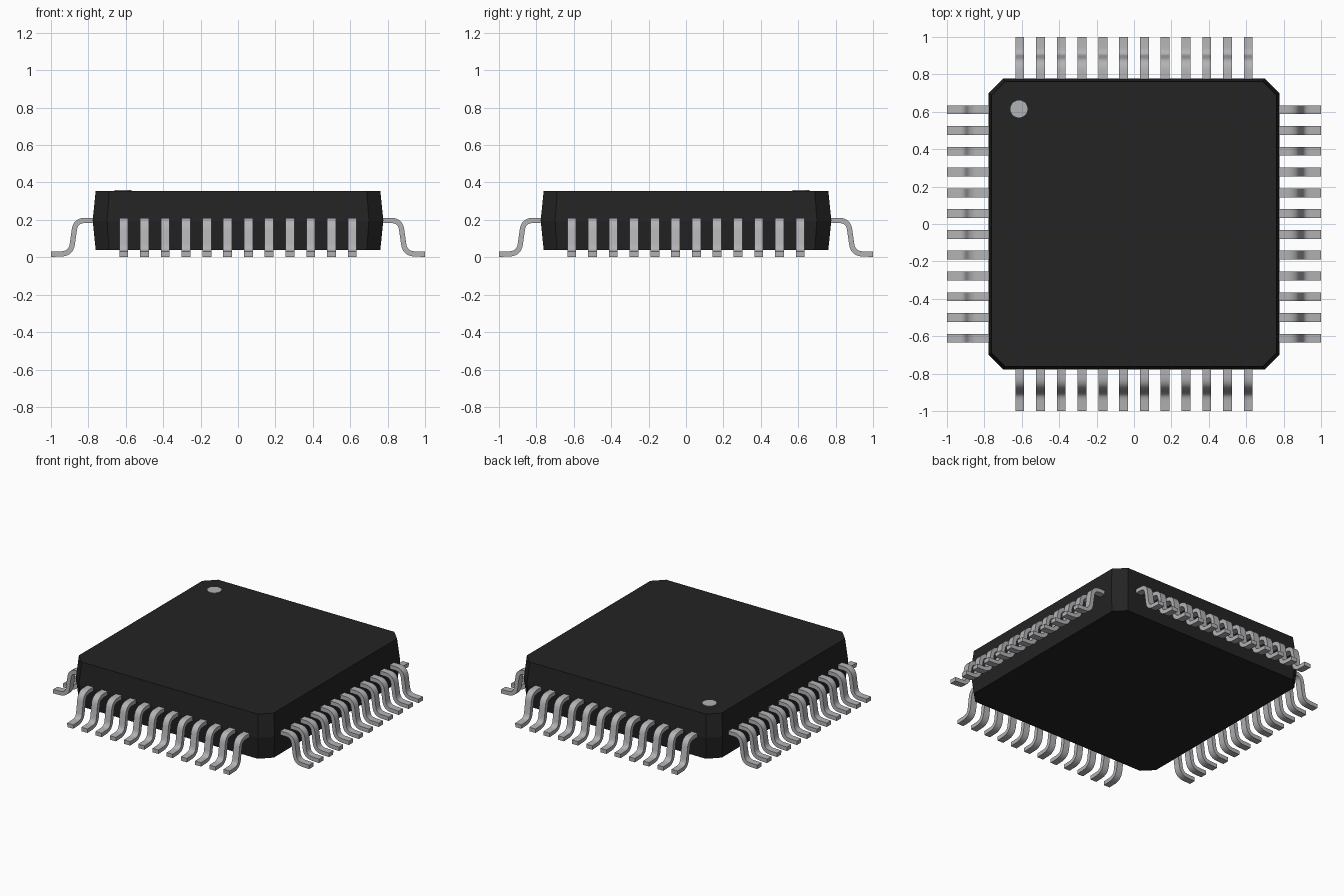
import bpy, bmesh, math
from mathutils import Vector, Matrix

if "Cube" in bpy.data.objects:
    bpy.data.objects.remove(bpy.data.objects["Cube"])


def material(name, rgb):
    m = bpy.data.materials.new(name)
    m.diffuse_color = (*rgb, 1)
    m.use_nodes = True
    m.node_tree.nodes["Principled BSDF"].inputs["Base Color"].default_value = m.diffuse_color
    return m


black = material("black_plastic", (0.017, 0.017, 0.017))
metal = material("lead_metal", (0.45, 0.45, 0.47))
mark = material("marker_grey", (0.44, 0.45, 0.46))


def finish(name, bm, mat, smooth=False):
    bmesh.ops.recalc_face_normals(bm, faces=bm.faces)
    me = bpy.data.meshes.new(name)
    bm.to_mesh(me)
    bm.free()
    me.materials.append(mat)
    if smooth:
        me.shade_smooth()
        me.set_sharp_from_angle(angle=math.radians(35))
    ob = bpy.data.objects.new(name, me)
    bpy.context.collection.objects.link(ob)
    return ob


# Package body: chamfered square, widest at the lead line
def octagon(bm, half, corner, z):
    a, c = half, corner
    pts = [(a, -c), (a, c), (c, a), (-c, a), (-a, c), (-a, -c), (-c, -a), (c, -a)]
    return [bm.verts.new((x, y, z)) for x, y in pts]


bm = bmesh.new()
rings = [octagon(bm, 0.761, 0.688, 0.04),
         octagon(bm, 0.777, 0.70, 0.197),
         octagon(bm, 0.761, 0.688, 0.355)]
for lo, hi in zip(rings, rings[1:]):
    for i in range(8):
        j = (i + 1) % 8
        bm.faces.new((lo[i], lo[j], hi[j], hi[i]))
bm.faces.new(rings[0][::-1])
bm.faces.new(rings[2])
finish("package_body", bm, black)

# Pin one marker disc
bm = bmesh.new()
bmesh.ops.create_cone(bm, cap_ends=True, segments=32, radius1=0.046, radius2=0.046,
                      depth=0.008, matrix=Matrix.Translation((-0.615, 0.615, 0.355)))
finish("pin_one_marker", bm, mark)


# Gull-wing lead: centre line with two rounded bends
def rounded_path(points, radius, steps=6):
    path = [Vector(points[0])]
    for a, b, c in zip(points, points[1:], points[2:]):
        a, b, c = Vector(a), Vector(b), Vector(c)
        p, q = b + (a - b).normalized() * radius, b + (c - b).normalized() * radius
        for i in range(steps + 1):
            t = i / steps
            path.append(p * (1 - t) ** 2 + b * (2 * t * (1 - t)) + q * t * t)
    path.append(Vector(points[-1]))
    return path


PATH = rounded_path([(0.74, 0.197), (0.868, 0.197), (0.893, 0.02), (1.0, 0.016)], 0.05)
THICK, WIDTH, COUNT, PITCH = 0.028, 0.047, 12, 0.111


def add_lead(bm, y0):
    sections = []
    for i, p in enumerate(PATH):
        t = (PATH[min(i + 1, len(PATH) - 1)] - PATH[max(i - 1, 0)]).normalized()
        n = Vector((-t.y, t.x)) * THICK / 2
        up, dn = p + n, p - n
        sections.append([bm.verts.new((min(v.x, 1.0), y0 + s * WIDTH / 2, max(v.y, 0)))
                         for v, s in ((up, -1), (up, 1), (dn, 1), (dn, -1))])
    for a, b in zip(sections, sections[1:]):
        for i in range(4):
            j = (i + 1) % 4
            bm.faces.new((a[i], a[j], b[j], b[i]))
    bm.faces.new(sections[0][::-1])
    bm.faces.new(sections[-1])


# One row of leads on each side
for k, side in enumerate(("right", "back", "left", "front")):
    bm = bmesh.new()
    for i in range(COUNT):
        add_lead(bm, (i - (COUNT - 1) / 2) * PITCH)
    bmesh.ops.rotate(bm, verts=bm.verts, matrix=Matrix.Rotation(k * math.pi / 2, 3, 'Z'))
    finish(side + "_leads", bm, metal, smooth=True)
